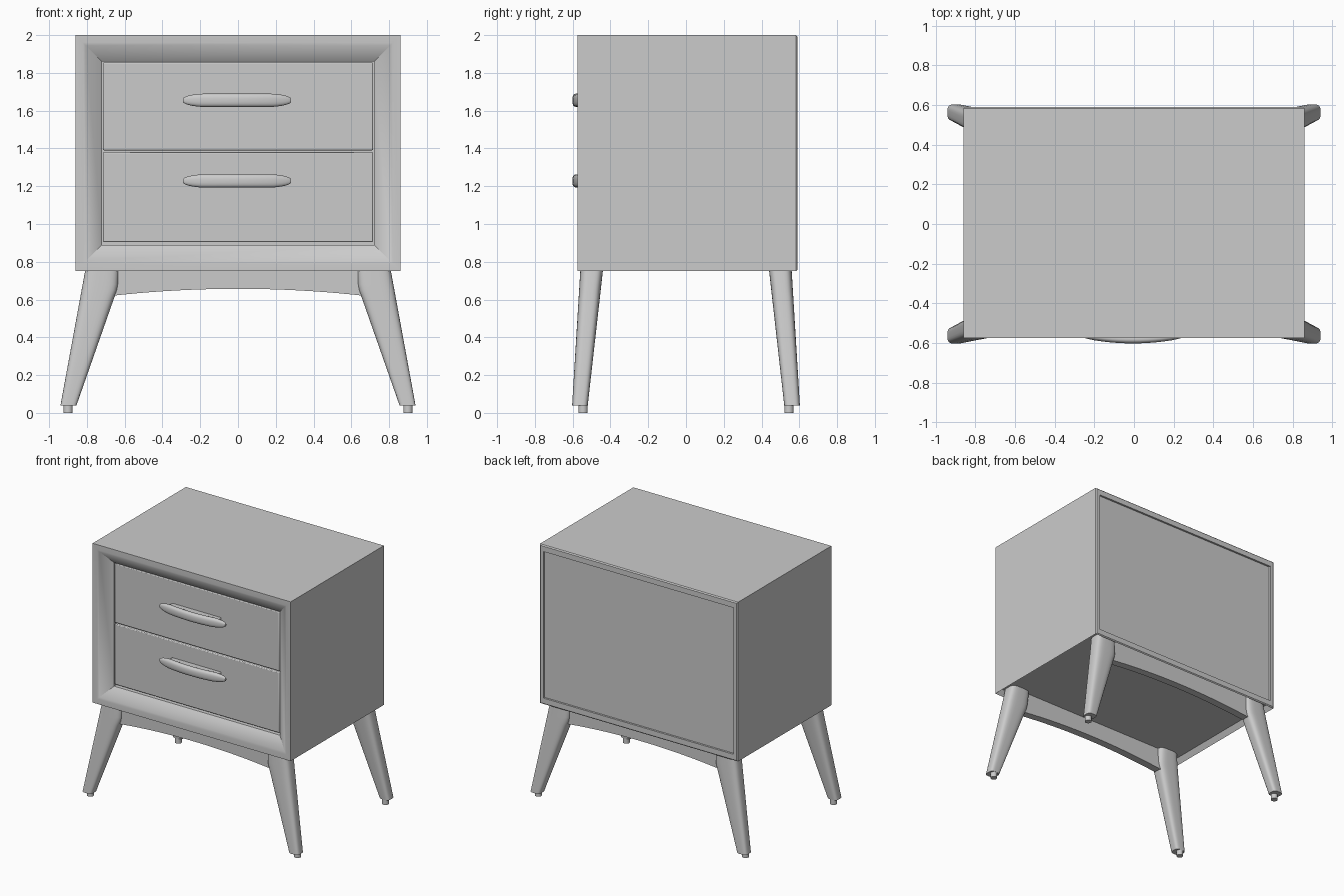
import bpy, bmesh, math
from mathutils import Vector

cube = bpy.data.objects.get("Cube")
if cube:
    bpy.data.objects.remove(cube)

grey = bpy.data.materials.new("light_grey")
grey.use_nodes = True
grey.diffuse_color = (0.6, 0.6, 0.6, 1)
grey.node_tree.nodes["Principled BSDF"].inputs["Base Color"].default_value = grey.diffuse_color


def finish(name, bm, bevel=0, mirror=None):
    bmesh.ops.recalc_face_normals(bm, faces=bm.faces)
    mesh = bpy.data.meshes.new(name)
    bm.to_mesh(mesh)
    bm.free()
    ob = bpy.data.objects.new(name, mesh)
    bpy.context.collection.objects.link(ob)
    mesh.materials.append(grey)
    if bevel:
        mod = ob.modifiers.new("Bevel", 'BEVEL')
        mod.width, mod.segments = bevel, 2
    if mirror:
        mod = ob.modifiers.new("Mirror", 'MIRROR')
        mod.use_axis = mirror
    bpy.ops.object.select_all(action='DESELECT')
    ob.select_set(True)
    bpy.context.view_layer.objects.active = ob
    bpy.ops.object.shade_smooth_by_angle(angle=math.radians(35))
    return ob


def loft(rings, bm=None):
    """Skin closed rings of points and cap both ends."""
    bm = bm or bmesh.new()
    loops = [[bm.verts.new(p) for p in ring] for ring in rings]
    n = len(loops[0])
    for a, b in zip(loops, loops[1:]):
        for i in range(n):
            j = (i + 1) % n
            bm.faces.new((a[i], a[j], b[j], b[i]))
    bm.faces.new(loops[0])
    bm.faces.new(loops[-1])
    return bm


def rounded(a0, a1, b0, b1, power, n=32):
    """Superellipse between two pairs of limits."""
    pts = []
    for i in range(n):
        t = math.tau * (i + 0.5) / n
        c, s = math.cos(t), math.sin(t)
        u = math.copysign(abs(c) ** (2 / power), c)
        v = math.copysign(abs(s) ** (2 / power), s)
        pts.append(((a0 + a1) / 2 + u * (a1 - a0) / 2, (b0 + b1) / 2 + v * (b1 - b0) / 2))
    return pts


def box(name, x0, x1, y0, y1, z0, z1, bevel=0):
    ring = [(x0, y0), (x1, y0), (x1, y1), (x0, y1)]
    return finish(name, loft([[(x, y, z) for x, y in ring] for z in (z0, z1)]), bevel)


# Carcass: rectangular rings from the recessed back panel to the drawer opening
def frame(inset_x, inset_z, y):
    x, lo, hi = 0.86 - inset_x, 0.75 + inset_z, 2.0 - inset_z
    return [(-x, y, lo), (x, y, lo), (x, y, hi), (-x, y, hi)]


bm = loft([frame(0.035, 0.05, 0.575), frame(0.035, 0.05, 0.59), frame(0.008, 0.008, 0.59),
           frame(0, 0, 0.582), frame(0, 0, -0.575), frame(0.04, 0.04, -0.575),
           frame(0.055, 0.055, -0.569), frame(0.14, 0.14, -0.508), frame(0.14, 0.14, -0.47)])
bmesh.ops.recalc_face_normals(bm, faces=bm.faces)
under = [f for f in bm.faces if f.normal.z < -0.9 and f.calc_area() > 1 and f.calc_center_median().z < 0.76]
bmesh.ops.inset_region(bm, faces=under, thickness=0.04, depth=0)
bmesh.ops.translate(bm, verts=list({v for f in under for v in f.verts}), vec=(0, 0, 0.04))
finish("cabinet_body", bm)

# Drawers, each with a bowed pull on a short stem
for name, low, high, grip in (("upper", 1.39, 1.855, 1.655), ("lower", 0.905, 1.38, 1.228)):
    box(name + "_drawer", -0.715, 0.715, -0.508, -0.46, low, high, 0.006)
    rings = []
    for i in range(25):
        a = math.pi * (0.03 + 0.94 * i / 24)
        x = -0.287 * math.cos(a)
        size = min(1, (1 - (x / 0.289) ** 4) ** 0.5 + 0.1)
        front = -0.602 + 0.028 * (x / 0.26) ** 2 + 0.012 * (1 - size)
        section = rounded(front, front + 0.045 * size, grip - 0.035 * size, grip + 0.035 * size, 2.6, 20)
        rings.append([(x - 0.005, y, z) for y, z in section])
    finish(name + "_pull", loft(rings))
    box(name + "_pull_stem", -0.22, 0.21, -0.57, -0.5, grip - 0.022, grip + 0.022, 0.008)

# Splayed tapering legs
rings = []
for z, inner in ((0.79, 0.63), (0.75, 0.63), (0.68, 0.634), (0.65, 0.64), (0.61, 0.655), (0.04, 0.855)):
    t = (0.75 - z) / 0.71
    section = rounded(inner, 0.81 + 0.13 * t, 0.44 + 0.08 * t, 0.56 + 0.043 * t, 3.5)
    rings.append([(x, y, z) for x, y in section])
finish("legs", loft(rings), mirror=(True, True, False))

# Foot glides
rings = [[(x, y, z) for x, y in rounded(0.875, 0.925, 0.52, 0.57, 2, 20)] for z in (0, 0.045)]
finish("foot_glides", loft(rings), mirror=(True, True, False))

# Arched aprons between the legs, front and back
rings = []
for i in range(21):
    x = -0.67 + 1.34 * i / 20
    low = 0.657 - 0.035 * (x / 0.65) ** 2
    rings.append([(x, 0.475, low), (x, 0.535, low), (x, 0.535, 0.79), (x, 0.475, 0.79)])
finish("aprons", loft(rings), mirror=(False, True, False))
